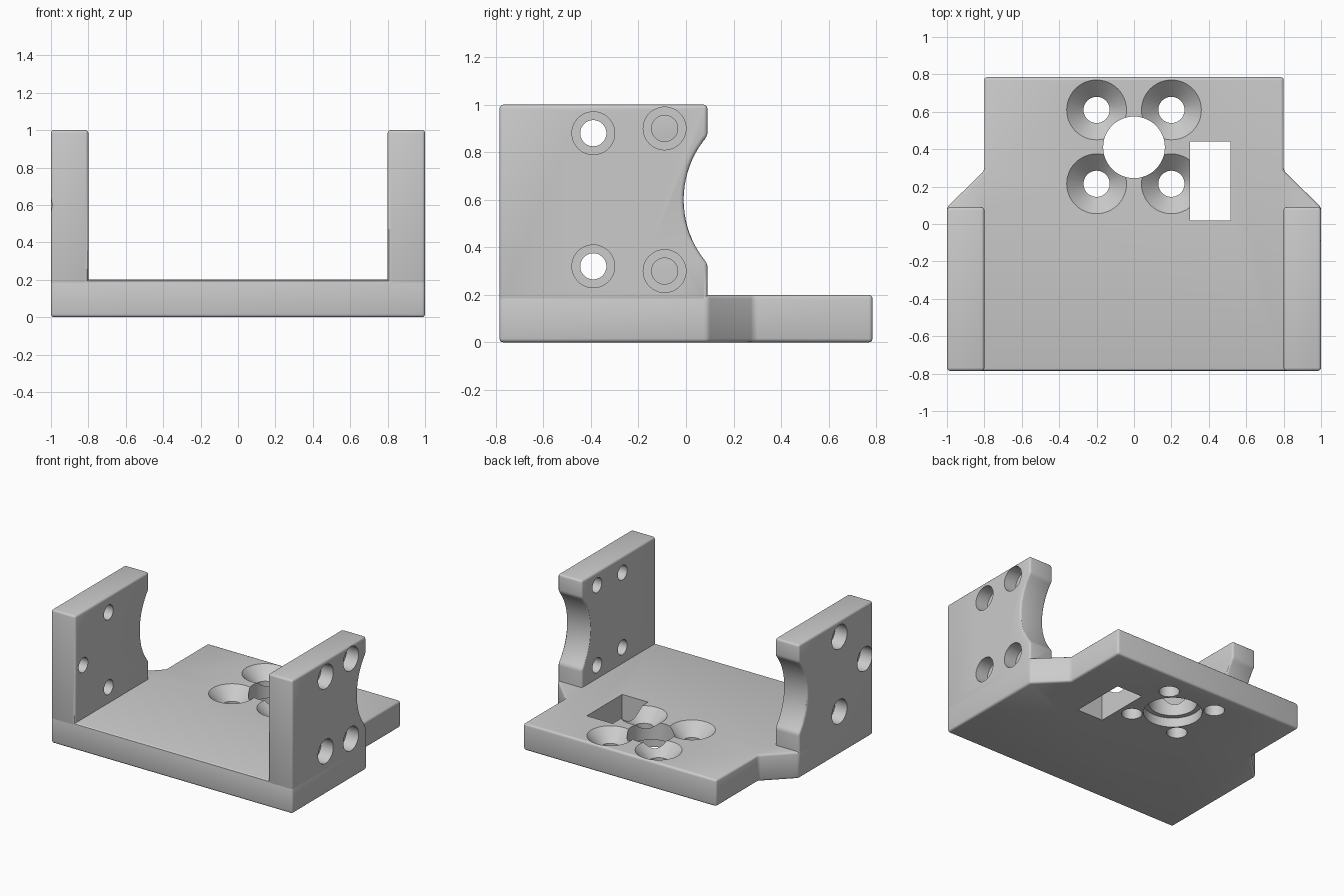
import bpy, bmesh, math
from mathutils import Matrix, Vector

cube = bpy.data.objects.get("Cube")
if cube:
    bpy.data.objects.remove(cube, do_unlink=True)

grey = bpy.data.materials.new("light grey")
grey.use_nodes = True
COLOUR = (0.6, 0.6, 0.6, 1)
grey.diffuse_color = COLOUR
grey.node_tree.nodes["Principled BSDF"].inputs["Base Color"].default_value = COLOUR


def add_object(name, bm):
    bmesh.ops.recalc_face_normals(bm, faces=bm.faces)
    mesh = bpy.data.meshes.new(name)
    bm.to_mesh(mesh)
    bm.free()
    mesh.materials.append(grey)
    ob = bpy.data.objects.new(name, mesh)
    bpy.context.collection.objects.link(ob)
    return ob


def extrude(name, points, offset):
    bm = bmesh.new()
    face = bm.faces.new([bm.verts.new(p) for p in points])
    out = bmesh.ops.extrude_face_region(bm, geom=[face])
    verts = [v for v in out["geom"] if isinstance(v, bmesh.types.BMVert)]
    bmesh.ops.translate(bm, verts=verts, vec=offset)
    return add_object(name, bm)


def apply(ob, mod):
    bpy.context.view_layer.objects.active = ob
    bpy.ops.object.modifier_apply(modifier=mod.name)


def soften(ob, width):
    mod = ob.modifiers.new("round_edges", 'BEVEL')
    mod.width = width
    mod.segments = 3
    mod.limit_method = 'ANGLE'
    mod.angle_limit = math.radians(25)
    apply(ob, mod)


def combine(ob, other, operation):
    mod = ob.modifiers.new("combine", 'BOOLEAN')
    mod.solver = 'EXACT'
    mod.operation = operation
    mod.object = other
    apply(ob, mod)
    bpy.data.objects.remove(other, do_unlink=True)


def bore(ob, start, end, r1, r2=None):
    # Round or tapered cut between two points
    a, b = Vector(start), Vector(end)
    turn = (b - a).to_track_quat('Z', 'Y').to_matrix().to_4x4()
    bm = bmesh.new()
    bmesh.ops.create_cone(bm, cap_ends=True, segments=48, radius1=r1,
                          radius2=r1 if r2 is None else r2, depth=(b - a).length,
                          matrix=Matrix.Translation((a + b) / 2) @ turn)
    combine(ob, add_object("bore_cutter", bm), 'DIFFERENCE')


# Base plate with a narrower rear tongue
half = [(1, -.785), (1, .09), (.8, .285), (.8, .785)]
outline = half + [(-x, y) for x, y in reversed(half)]
bracket = extrude("motor_bracket", [(x, y, 0) for x, y in outline], (0, 0, .2))
soften(bracket, .016)

# Side walls with a rounded scoop in the rear edge
arc = [(.4 - .41 * math.cos(t), .6 + .41 * math.sin(t))
       for t in [math.radians(-41 + 82 * i / 20) for i in range(21)]]
profile = [(-.785, .17), (.09, .17)] + arc + [(.09, 1), (-.785, 1)]
for side in (-1, 1):
    wall = extrude("side_wall", [(side * .8, y, z) for y, z in profile],
                   (side * .2, 0, 0))
    soften(wall, .016)
    combine(bracket, wall, 'UNION')

# Counterbored screw holes in each wall
pair = [(-.39, .88), (-.39, .32)]
holes = {1: pair + [(-.09, .9), (-.09, .3)], -1: pair + [(-.69, .6)]}
for side, spots in holes.items():
    for y, z in spots:
        bore(bracket, (side * .7, y, z), (side * 1.1, y, z), .055)
        bore(bracket, (side * .9, y, z), (side * 1.1, y, z), .09)

# Countersunk screw holes in the base
for x in (-.2, .2):
    for y in (.215, .61):
        bore(bracket, (x, y, -.1), (x, y, .3), .07)
        bore(bracket, (x, y, .11), (x, y, .21), .07, .17)

# Shaft opening with a recess underneath
bore(bracket, (0, .41, -.1), (0, .41, .3), .165)
bore(bracket, (0, .41, -.1), (0, .41, .07), .2)

# Rectangular cable slot
slot = extrude("slot_cutter", [(.3, .02, -.1), (.515, .02, -.1),
                               (.515, .44, -.1), (.3, .44, -.1)], (0, 0, .5))
combine(bracket, slot, 'DIFFERENCE')

bpy.ops.object.select_all(action='DESELECT')
bracket.select_set(True)
bpy.context.view_layer.objects.active = bracket
bpy.ops.object.shade_smooth_by_angle(angle=math.radians(30))
